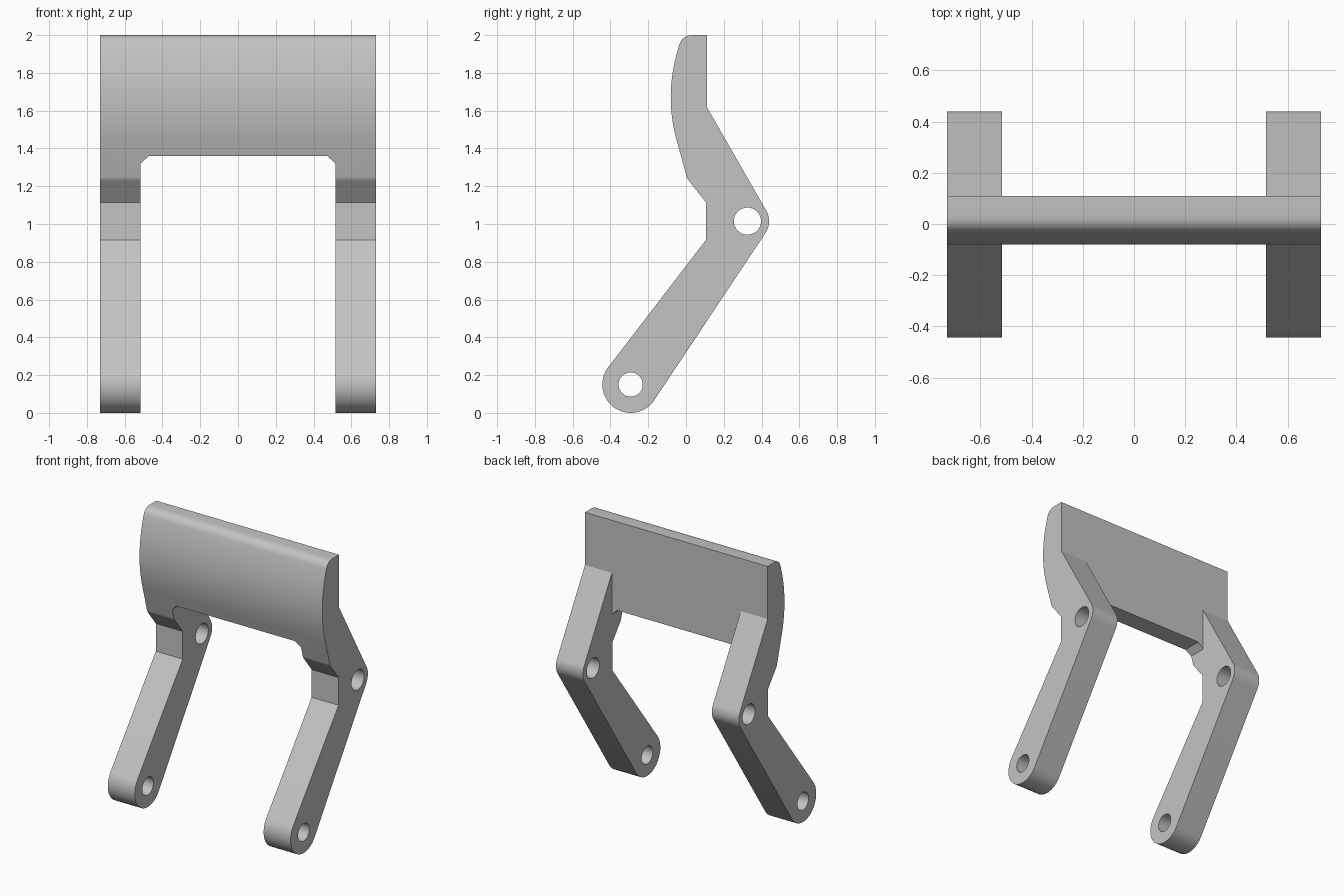
import bpy, bmesh
from math import cos, sin, radians
from mathutils import Vector

cube = bpy.data.objects.get("Cube")
if cube:
    bpy.data.objects.remove(cube, do_unlink=True)

HALF_WIDTH = 0.73
ARM_INNER = 0.515
BACK_Y = 0.11

grey = bpy.data.materials.new("plain grey")
grey.use_nodes = True
colour = (0.55, 0.55, 0.55, 1)
grey.diffuse_color = colour
grey.node_tree.nodes["Principled BSDF"].inputs["Base Color"].default_value = colour


def arc(cx, cy, r, start, end, steps):
    """Points along an arc, angles in degrees."""
    angles = [radians(start + (end - start) * i / steps) for i in range(steps + 1)]
    return [(cx + r * cos(a), cy + r * sin(a)) for a in angles]


def bezier(p0, p1, p2, steps):
    """Points along a quadratic curve."""
    a, b, c = Vector(p0), Vector(p1), Vector(p2)
    ts = [i / steps for i in range(steps + 1)]
    return [tuple(a * (1 - t) ** 2 + b * 2 * t * (1 - t) + c * t * t) for t in ts]


def extrude_loops(name, loops, place, depth):
    """Fill an outline with optional holes and extrude it."""
    bm = bmesh.new()
    for loop in loops:
        verts = [bm.verts.new(place(u, v)) for u, v in loop]
        for i, vert in enumerate(verts):
            bm.edges.new((verts[i - 1], vert))
    bmesh.ops.triangle_fill(bm, use_beauty=True, edges=bm.edges[:])
    result = bmesh.ops.extrude_face_region(bm, geom=bm.faces[:], use_keep_orig=True)
    moved = [g for g in result["geom"] if isinstance(g, bmesh.types.BMVert)]
    bmesh.ops.translate(bm, verts=moved, vec=depth)
    bmesh.ops.recalc_face_normals(bm, faces=bm.faces[:])
    mesh = bpy.data.meshes.new(name)
    bm.to_mesh(mesh)
    bm.free()
    mesh.materials.append(grey)
    obj = bpy.data.objects.new(name, mesh)
    bpy.context.collection.objects.link(obj)
    return obj


# Side outline: rounded foot, knee, flat back, rounded top, bowed front
outline = arc(-0.293, 0.15, 0.15, 142, 327, 28)
outline += arc(0.33, 1.015, 0.11, -33, 30, 12)
outline += [(BACK_Y, 1.62), (BACK_Y, 2.0)]
outline += bezier((0.03, 2.0), (-0.022, 1.997), (-0.036, 1.947), 8)
outline += bezier((-0.036, 1.947), (-0.122, 1.68), (-0.043, 1.42), 20)[1:]
outline += bezier((0.004, 1.25), (0.007, 1.238), (0.016, 1.228), 4)
outline += [(0.105, 1.115), (0.105, 0.915)]

foot_hole = arc(-0.293, 0.15, 0.064, 0, 360, 32)[:-1]
knee_hole = arc(0.325, 1.015, 0.072, 0, 360, 32)[:-1]

bracket = extrude_loops("bracket", [outline, foot_hole, knee_hole],
                        lambda u, v: (-HALF_WIDTH, u, v), (2 * HALF_WIDTH, 0, 0))

# Opening between the arms, with chamfered upper corners
half = [(ARM_INNER, -0.5), (ARM_INNER, 1.32), (0.473, 1.36)]
opening = half + [(-x, z) for x, z in reversed(half)]
gap_cutter = extrude_loops("gap_cutter", [opening],
                           lambda u, v: (u, -1, v), (0, 2, 0))

# Clearance behind the panel, between the arms
clearance = [(BACK_Y, 1.2), (1, 1.2), (1, 1.62), (BACK_Y, 1.62)]
back_cutter = extrude_loops("back_cutter", [clearance],
                            lambda u, v: (-ARM_INNER, u, v), (2 * ARM_INNER, 0, 0))

bpy.ops.object.select_all(action="DESELECT")
bpy.context.view_layer.objects.active = bracket
bracket.select_set(True)
for cutter in (gap_cutter, back_cutter):
    cutter.hide_render = True
    cut = bracket.modifiers.new(cutter.name, "BOOLEAN")
    cut.operation = "DIFFERENCE"
    cut.solver = "EXACT"
    cut.object = cutter
    bpy.ops.object.modifier_apply(modifier=cut.name)
    bpy.data.objects.remove(cutter, do_unlink=True)

# Merge flat triangles and smooth the rounded faces
bm = bmesh.new()
bm.from_mesh(bracket.data)
bmesh.ops.remove_doubles(bm, verts=bm.verts[:], dist=0.0001)
bmesh.ops.dissolve_limit(bm, angle_limit=radians(0.5),
                         verts=bm.verts[:], edges=bm.edges[:])
bm.to_mesh(bracket.data)
bm.free()
bpy.ops.object.shade_smooth_by_angle(angle=radians(25))
